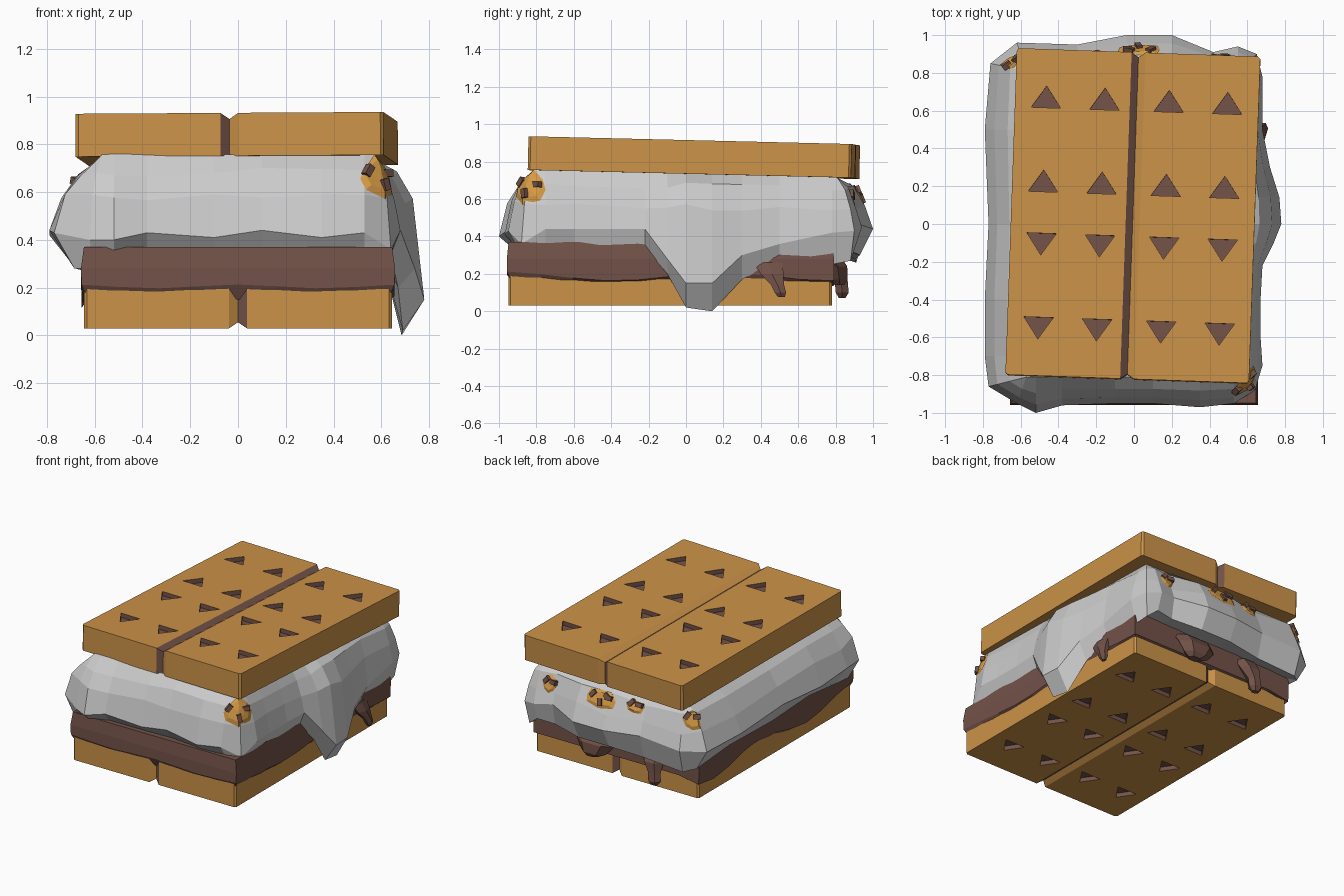
import bpy, bmesh, math, random
from mathutils import Vector, Matrix
from mathutils.bvhtree import BVHTree

if "Cube" in bpy.data.objects:
    bpy.data.objects.remove(bpy.data.objects["Cube"])

random.seed(4)


def material(name, rgb):
    m = bpy.data.materials.new(name)
    m.diffuse_color = (*rgb, 1)
    m.use_nodes = True
    m.node_tree.nodes["Principled BSDF"].inputs["Base Color"].default_value = m.diffuse_color
    return m


BISCUIT = material("biscuit", (0.60, 0.29, 0.065))
COCOA = material("cocoa", (0.17, 0.085, 0.065))
TOAST = material("toast", (0.68, 0.33, 0.06))


def finish(bm, name, mats=(), fix=True):
    if fix:
        bmesh.ops.recalc_face_normals(bm, faces=bm.faces[:])
    me = bpy.data.meshes.new(name)
    bm.to_mesh(me)
    bm.free()
    for m in mats:
        me.materials.append(m)
    ob = bpy.data.objects.new(name, me)
    bpy.context.collection.objects.link(ob)
    return ob


def loft(rings):
    """Closed skin through rings of equal point count, capped at both ends."""
    bm = bmesh.new()
    vs = [[bm.verts.new(p) for p in r] for r in rings]
    n = len(vs[0])
    for a, b in zip(vs, vs[1:]):
        for i in range(n):
            j = (i + 1) % n
            bm.faces.new((a[i], a[j], b[j], b[i]))
    bm.faces.new(vs[0])
    bm.faces.new(vs[-1])
    bmesh.ops.recalc_face_normals(bm, faces=bm.faces[:])
    return bm


# Crackers: two halves with a V groove and pressed triangular pits
def cracker(name, loc, rot):
    bm = bmesh.new()
    T, D = 0.18, 0.03
    plan = [(0, -.84), (.037, -.865), (.632, -.865), (.645, -.852),
            (.645, .852), (.632, .865), (.037, .865), (0, .84)]
    for s in (-1, 1):
        groove = 1 if s < 0 else 0
        lo = [bm.verts.new((s * x, y, 0)) for x, y in plan]
        hi = [bm.verts.new((s * x, y, T if x else T - .025)) for x, y in plan]
        for i in range(7):
            f = bm.faces.new((lo[i], lo[i + 1], hi[i + 1], hi[i]))
            f.material_index = groove if i in (0, 6) else 0
        bm.faces.new(lo)
        bm.faces.new((hi[0], hi[1], hi[6], hi[7])).material_index = groove
        rim = [bm.edges.get((hi[i], hi[i + 1])) for i in range(1, 6)]
        rim.append(bm.edges.get((hi[6], hi[1])))
        for cx in (.17, .48):
            for cy in (-.6, -.155, .155, .6):
                d = math.copysign(1, cy)
                tri = [(-.078, -.045), (.078, -.045), (0, .07)]
                a, b = [[bm.verts.new((s * cx + x, cy + d * y, z)) for x, y in tri]
                        for z in (T, T - D)]
                for i in range(3):
                    j = (i + 1) % 3
                    bm.faces.new((a[i], a[j], b[j], b[i])).material_index = 1
                    rim.append(bm.edges.get((a[i], a[j])))
                bm.faces.new(b).material_index = 1
        bmesh.ops.triangle_fill(bm, use_beauty=True, use_dissolve=False,
                                edges=rim, normal=(0, 0, 1))
    bmesh.ops.remove_doubles(bm, verts=bm.verts[:], dist=1e-5)
    ob = finish(bm, name, (BISCUIT, COCOA))
    ob.location, ob.rotation_euler = loc, rot


cracker("bottom_cracker", (0, -.085, .21), (0, math.pi, 0))
cracker("top_cracker", (-.005, .04, .731), (-.024, -.006, -.035))

# Chocolate slab with a sagging lower edge
xs = [-.655 + 1.31 * i / 8 for i in range(9)]
ys = [-.958 + 1.75 * i / 10 for i in range(11)]
loop = ([(x, ys[0]) for x in xs[:-1]] + [(xs[-1], y) for y in ys[:-1]]
        + [(x, ys[-1]) for x in xs[:0:-1]] + [(xs[0], y) for y in ys[:0:-1]])


def sag(x, y):
    if y == ys[0]:
        return .205 + .008 * math.cos(9 * x)
    if x < -.65:
        return .16 + .045 * math.cos(6 * (y + .95))
    return .185 + .022 * math.cos(5.5 * (y + .95))


slab = [[(x * .96, y * .97, .15) for x, y in loop],
        [(x, y, sag(x, y)) for x, y in loop],
        [(x * 1.004, y, .28) for x, y in loop],
        [(x * .985, y * .99, .37) for x, y in loop]]
finish(loft(slab), "chocolate_slab", (COCOA,))


# Chocolate drips: six-sided rings of (x, y, z, rx, ry)
def drip(name, path):
    rings = [[(x + rx * math.cos(k * math.pi / 3), y + ry * math.sin(k * math.pi / 3), z)
              for k in range(6)] for x, y, z, rx, ry in path]
    finish(loft(rings), name, (COCOA,))


drip("drip_right", [(.64, .44, .26, .03, .09), (.66, .46, .2, .035, .07),
                    (.68, .49, .14, .025, .04), (.685, .505, .1, .025, .035),
                    (.685, .51, .075, .012, .02)])
drip("drip_back_long", [(-.3, .77, .3, .09, .06), (-.31, .81, .23, .08, .06),
                        (-.33, .83, .16, .05, .04), (-.335, .835, .1, .05, .04),
                        (-.335, .835, .07, .025, .02)])
drip("drip_back_wide", [(.15, .77, .3, .17, .06), (.15, .81, .24, .15, .06),
                        (.16, .82, .17, .1, .05), (.17, .82, .14, .05, .03)])

# Marshmallow: outline columns of (x, y, widest height, lip height)
outline = [
    (-.79, -.7, .44, .3), (-.77, -.86, .43, .28), (-.62, -.95, .4, .28),
    (-.52, -1, .4, .34), (-.38, -.96, .43, .36), (-.1, -.95, .41, .36),
    (.1, -.95, .44, .37), (.35, -.97, .41, .35), (.53, -.95, .43, .35),
    (.64, -.88, .36, .28), (.68, -.75, .44, .35), (.67, -.6, .44, .35),
    (.67, -.4, .44, .31), (.68, -.22, .44, .34), (.74, -.1, .28, .2),
    (.78, 0, .15, .02), (.77, .14, .15, 0), (.72, .3, .3, .17),
    (.68, .5, .36, .27), (.68, .78, .42, .25), (.65, .9, .43, .27),
    (.55, .94, .45, .33), (.42, .91, .47, .32), (.2, 1, .44, .3),
    (-.04, 1, .44, .3), (-.3, .95, .45, .28), (-.62, .96, .43, .26),
    (-.76, .85, .42, .28), (-.79, .5, .43, .32), (-.77, 0, .44, .3),
    (-.79, -.4, .42, .33)]


def clamp(v, m):
    return max(-m, min(m, v))


def ring(t, mx, my, height):
    """Blend from a clamped inner rectangle (t=0) to the outline (t=1)."""
    out = []
    for x, y, zo, zl in outline:
        ix, iy = clamp(x, mx), clamp(y, my)
        out.append((ix + (x - ix) * t, iy + (y - iy) * t, height(y, zo, zl)))
    return out


def bump(z):
    return lambda y, zo, zl: z - .015 * y + random.uniform(-.02, .02)


bm = loft([ring(0, .57, .81, lambda y, zo, zl: .735 - .024 * y),
           ring(.45, .57, .81, bump(.67)),
           ring(.77, .57, .81, bump(.56)),
           ring(1, .57, .81, lambda y, zo, zl: zo),
           ring(.5, .6, .86, lambda y, zo, zl: zl),
           ring(0, .6, .72, lambda y, zo, zl: .34)])
bm.normal_update()
skin = BVHTree.FromBMesh(bm)
finish(bm, "marshmallow")


# Toasted patches hugging the marshmallow, with burnt specks
def toast(name, centre, facing, w, h, specks):
    bm = bmesh.new()
    n = Vector(facing).normalized()
    u = Vector((0, 0, 1)).cross(n)
    v = n.cross(u)

    def on_skin(a, b, lift):
        p, nor, _, _ = skin.find_nearest(Vector(centre) + u * a + v * b)
        return p + nor * lift

    k = 8
    jag = [random.uniform(.75, 1.1) for _ in range(k)]
    mid = bm.verts.new(on_skin(0, 0, .014))
    prev = None
    for r in (.35, .7, 1):
        cur = [bm.verts.new(on_skin(w * r * jag[i] * math.cos(i * math.tau / k),
                                    h * r * jag[i] * math.sin(i * math.tau / k),
                                    .014 if r < 1 else .004)) for i in range(k)]
        for i in range(k):
            j = (i + 1) % k
            bm.faces.new((prev[i], cur[i], cur[j], prev[j]) if prev
                         else (mid, cur[i], cur[j]))
        prev = cur
    for i in range(specks):
        a = w * .5 * math.cos(i * 2.2 + .4)
        b = h * .45 * math.sin(i * 2.2 + .4)
        m = (Matrix.Translation(on_skin(a, b, .012)) @ n.to_track_quat('Z', 'Y').to_matrix().to_4x4()
             @ Matrix.Rotation(i * .9, 4, 'Z') @ Matrix.Diagonal((.05, .03, .03, 1)))
        for vert in bmesh.ops.create_cube(bm, size=1, matrix=m)['verts']:
            for f in vert.link_faces:
                f.material_index = 1
    finish(bm, name, (TOAST, COCOA), fix=False)


toast("toast_front_right", (.6, -.85, .67), (.65, -.75, .1), .15, .1, 3)
toast("toast_back_middle", (.03, .93, .63), (0, 1, .4), .15, .07, 4)
toast("toast_back_left", (-.23, .92, .64), (0, 1, .4), .07, .06, 2)
toast("toast_back_left_corner", (-.66, .87, .64), (-.6, .8, .3), .08, .09, 2)
toast("toast_back_right", (.46, .88, .6), (.2, 1, .2), .06, .08, 2)
